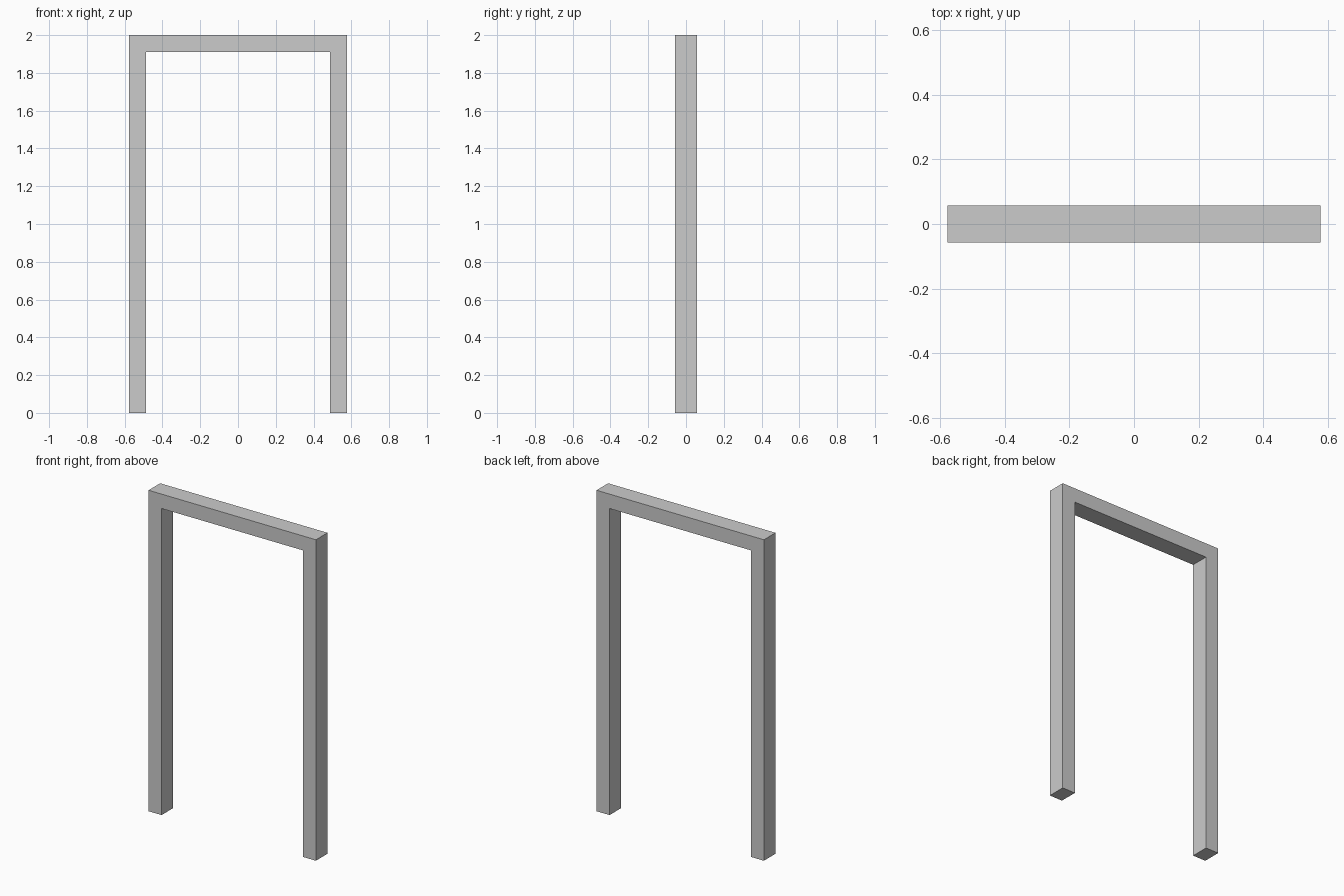
import bpy, bmesh

if "Cube" in bpy.data.objects:
    bpy.data.objects.remove(bpy.data.objects["Cube"])

HALF_W, HALF_D, HEIGHT, BAR = 0.577, 0.057, 2.0, 0.09
inner, lintel = HALF_W - BAR, HEIGHT - BAR

# Door frame: upside-down U profile in the xz plane, extruded along y
right_half = [(inner, lintel), (inner, 0), (HALF_W, 0), (HALF_W, HEIGHT)]
profile = right_half + [(-x, z) for x, z in reversed(right_half)]

bm = bmesh.new()
face = bm.faces.new([bm.verts.new((x, -HALF_D, z)) for x, z in profile])
ext = bmesh.ops.extrude_face_region(bm, geom=[face], use_keep_orig=True)
verts = [g for g in ext["geom"] if isinstance(g, bmesh.types.BMVert)]
bmesh.ops.translate(bm, verts=verts, vec=(0, 2 * HALF_D, 0))
bmesh.ops.recalc_face_normals(bm, faces=bm.faces)

mesh = bpy.data.meshes.new("door_frame")
bm.to_mesh(mesh)
bm.free()
bpy.context.collection.objects.link(bpy.data.objects.new("door_frame", mesh))
